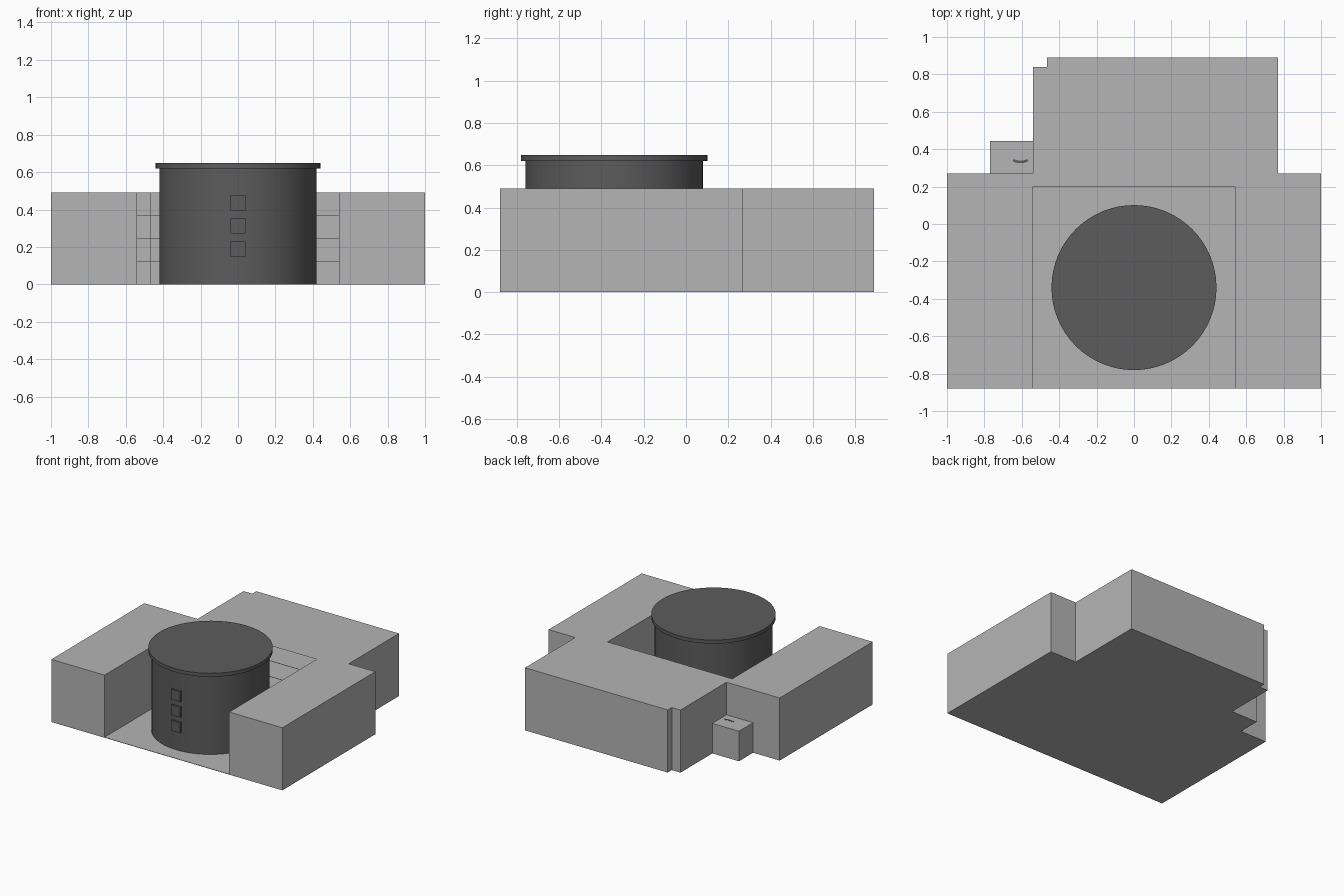
import bpy, bmesh, math

if "Cube" in bpy.data.objects:
    bpy.data.objects.remove(bpy.data.objects["Cube"])


def material(name, v):
    m = bpy.data.materials.new(name)
    m.diffuse_color = (v, v, v, 1)
    m.use_nodes = True
    m.node_tree.nodes["Principled BSDF"].inputs["Base Color"].default_value = m.diffuse_color
    return m


LIGHT = material("light_grey", 0.46)
DARK = material("dark_grey", 0.107)


def prism(name, outline, z0, z1, mat, open_sides=(), bottom=True):
    """Extrude a counter-clockwise outline, leaving out any open sides."""
    bm = bmesh.new()
    lo = [bm.verts.new((x, y, z0)) for x, y in outline]
    hi = [bm.verts.new((x, y, z1)) for x, y in outline]
    n = len(outline)
    bm.faces.new(hi)
    if bottom:
        bm.faces.new(lo[::-1])
    for i in range(n):
        if i not in open_sides:
            j = (i + 1) % n
            bm.faces.new((lo[i], lo[j], hi[j], hi[i]))
    me = bpy.data.meshes.new(name)
    bm.to_mesh(me)
    bm.free()
    me.materials.append(mat)
    ob = bpy.data.objects.new(name, me)
    bpy.context.collection.objects.link(ob)
    return ob


def rect(x0, x1, y0, y1):
    return [(x0, y0), (x1, y0), (x1, y1), (x0, y1)]


def cylinder(name, r, z0, z1):
    bpy.ops.mesh.primitive_cylinder_add(vertices=64, radius=r, depth=z1 - z0,
                                        location=(0, -0.34, (z0 + z1) / 2))
    ob = bpy.context.object
    ob.name = name
    ob.data.materials.append(DARK)
    bpy.ops.object.shade_smooth_by_angle(angle=math.radians(30))


# Outer edge, from the front right corner round to the front left corner
OUTER = [(1, -0.88), (1, 0.27), (0.77, 0.27), (0.77, 0.89), (-0.465, 0.89),
         (-0.465, 0.84), (-0.54, 0.84), (-0.54, 0.27), (-1, 0.27), (-1, -0.88)]

# U-shaped building shell, open towards the courtyard at its rear hall
COURT = [(-0.54, -0.88), (-0.54, 0.2), (0.54, 0.2), (0.54, -0.88)]
prism("building_shell", OUTER + COURT, 0, 0.49, LIGHT,
      open_sides=(len(OUTER) + 1,), bottom=False)

# Ground plate under building and courtyard
prism("ground_plate", OUTER, 0, 0.003, LIGHT)

# Storey floors in the rear hall
HALL = [(-0.54, 0.2), (0.54, 0.2), (0.765, 0.27), (0.765, 0.885),
        (-0.46, 0.885), (-0.46, 0.835), (-0.535, 0.835)]
for i in (1, 2, 3):
    prism(f"hall_floor_{i}", HALL, 0.1235 * i - 0.002, 0.1235 * i, LIGHT)

# Small annex in the rear left corner, with a thin curved mark on its roof
prism("annex", rect(-0.77, -0.54, 0.27, 0.445), 0, 0.235, LIGHT)
angles = [math.radians(a) for a in range(240, 301, 10)]
arc = [(-0.607 + 0.085 * math.cos(a), 0.41 + 0.085 * math.sin(a)) for a in angles]
arc += [(-0.607 + 0.072 * math.cos(a), 0.41 + 0.072 * math.sin(a))
        for a in reversed(angles)]
prism("annex_mark", arc, 0.235, 0.237, DARK)

# Round tower with overhanging lid
cylinder("tower", 0.42, 0.003, 0.62)
cylinder("tower_lid", 0.441, 0.62, 0.648)

# Raised window blocks up the tower front
for i in range(3):
    z = 0.15 + 0.122 * i
    prism(f"tower_window_{i + 1}", rect(-0.04, 0.04, -0.773, -0.74),
          z, z + 0.08, DARK)
